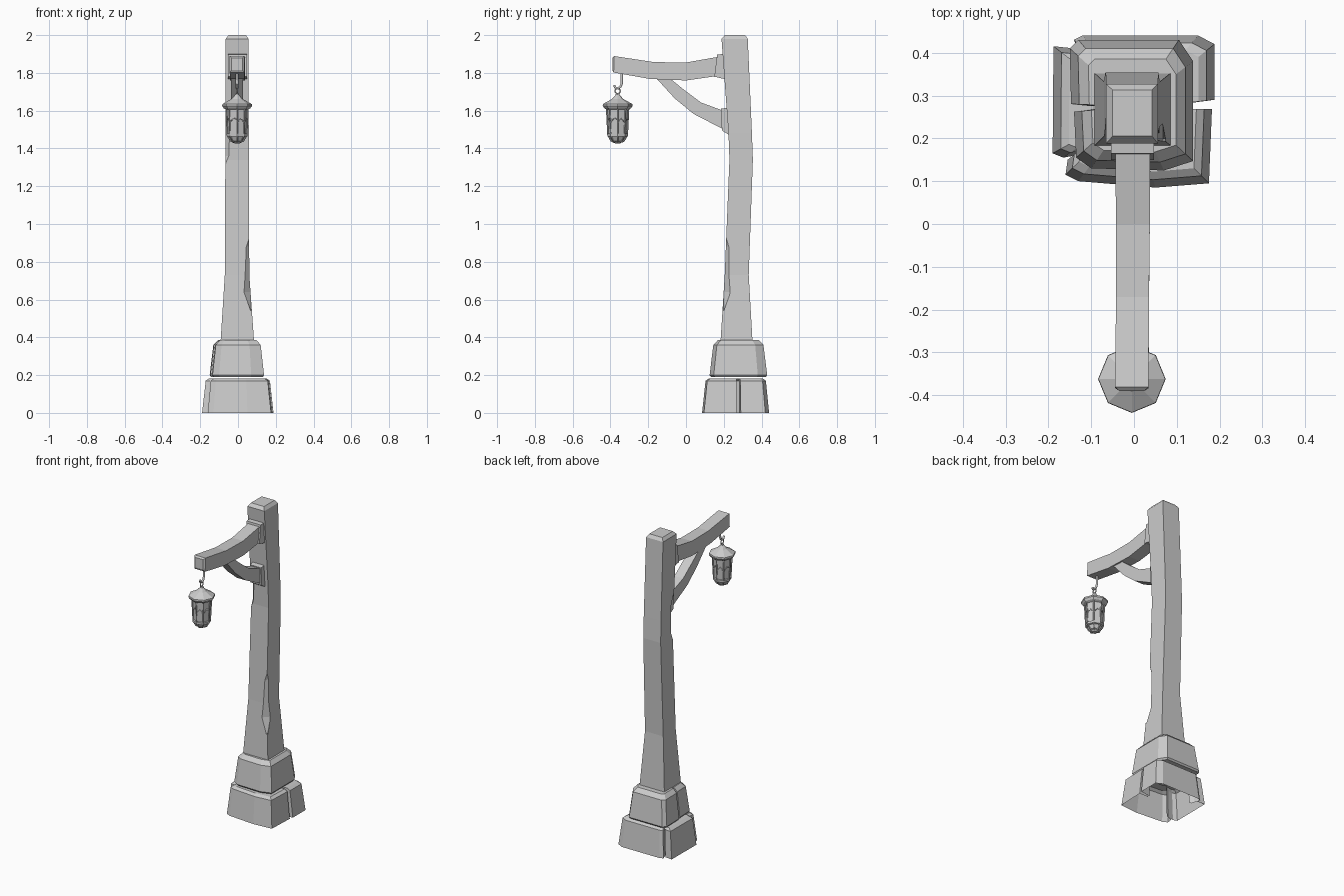
import bpy, bmesh, math
from mathutils import Vector


def loft(name, rings, closed=True, caps=True):
    """Skin a list of point rings; closed wraps each ring, caps fills both ends."""
    bm = bmesh.new()
    vs = [[bm.verts.new(p) for p in r] for r in rings]
    n = len(rings[0])
    for a, b in zip(vs, vs[1:]):
        for i in range(n if closed else n - 1):
            j = (i + 1) % n
            bm.faces.new((a[i], a[j], b[j], b[i]))
    if caps:
        bm.faces.new(vs[0][::-1])
        bm.faces.new(vs[-1])
    bmesh.ops.recalc_face_normals(bm, faces=bm.faces)
    me = bpy.data.meshes.new(name)
    bm.to_mesh(me)
    bm.free()
    ob = bpy.data.objects.new(name, me)
    bpy.context.collection.objects.link(ob)
    return ob


def rect_z(x0, x1, y0, y1, z):
    return [(x0, y0, z), (x1, y0, z), (x1, y1, z), (x0, y1, z)]


def beam(name, stations):
    """Beam from stations (x0, x1, lower (y, z), upper (y, z))."""
    return loft(name, [[(x0, *lo), (x1, *lo), (x1, *hi), (x0, *hi)]
                       for x0, x1, lo, hi in stations])


def stone(name, path, levels, c=(0, 0.27)):
    """Hollow stone shell: plan outline shrunk toward the centre at each level."""
    rings = [[(c[0] + (x - c[0]) * s, c[1] + (y - c[1]) * s, z) for x, y in path]
             for z, s in levels]
    return loft(name, rings, closed=False, caps=False)


def tube(name, pts, r, cyclic=False, sides=1):
    cu = bpy.data.curves.new(name, 'CURVE')
    cu.dimensions = '3D'
    cu.bevel_depth = r
    cu.bevel_resolution = sides
    cu.use_fill_caps = True
    sp = cu.splines.new('POLY')
    sp.points.add(len(pts) - 1)
    for p, q in zip(sp.points, pts):
        p.co = (*q, 1)
    sp.use_cyclic_u = cyclic
    ob = bpy.data.objects.new(name, cu)
    bpy.context.collection.objects.link(ob)
    return ob


# Bent wooden post
post = loft("post", [rect_z(*s) for s in (
    (-0.092, 0.085, 0.183, 0.352, 0.2),
    (-0.092, 0.085, 0.183, 0.352, 0.38),
    (-0.07, 0.06, 0.205, 0.332, 0.73),
    (-0.067, 0.057, 0.23, 0.354, 1.34),
    (-0.066, 0.057, 0.225, 0.349, 1.48),
    (-0.065, 0.056, 0.188, 0.327, 1.98),
    (-0.05, 0.042, 0.205, 0.313, 2.0))])

# Chipped post edges
for i, (x, y, z, h) in enumerate(((-0.075, 0.219, 1.45, 0.18), (0.068, 0.199, 0.76, 0.24))):
    bpy.ops.mesh.primitive_uv_sphere_add(segments=4, ring_count=2, location=(x, y, z))
    cut = bpy.context.object
    cut.name = f"chip_cutter_{i}"
    cut.scale = (0.042, 0.042, h)
    cut.hide_render = True
    cut.hide_set(True)
    m = post.modifiers.new("chip", 'BOOLEAN')
    m.operation = 'DIFFERENCE'
    m.object = cut

# Stone footing, lower course
low = ((0, 1), (0.17, 0.9), (0.183, 0.8), (0.183, 0.5))
stone("footing_back_right", [(-0.12, 0.37), (-0.14, 0.43), (-0.12, 0.44), (0.15, 0.44),
                             (0.188, 0.42), (0.188, 0.29), (0.12, 0.281)], low)
stone("footing_front", [(0.12, 0.268), (0.182, 0.268), (0.175, 0.095), (0.05, 0.085),
                        (-0.13, 0.1), (-0.16, 0.115), (-0.155, 0.15), (-0.11, 0.17)], low)
stone("footing_left", [(-0.11, 0.165), (-0.165, 0.155), (-0.19, 0.165),
                       (-0.188, 0.415), (-0.14, 0.41), (-0.11, 0.37)], low)

# Stone footing, upper course with one joint on the left
stone("footing_upper", [(-0.1, 0.268), (-0.14, 0.262), (-0.135, 0.155), (-0.1, 0.13),
                        (0.07, 0.125), (0.138, 0.147), (0.138, 0.38), (0.105, 0.43),
                        (-0.13, 0.43), (-0.15, 0.41), (-0.147, 0.28), (-0.1, 0.275)],
      ((0.19, 0.6), (0.19, 0.95), (0.2, 1), (0.36, 0.87), (0.385, 0.71), (0.385, 0.45)), (0, 0.275))

# Arm, collar and brace
beam("arm", [
    (-0.034, 0.024, (-0.39, 1.815), (-0.39, 1.88)),
    (-0.044, 0.034, (-0.383, 1.802), (-0.38, 1.889)),
    (-0.042, 0.035, (-0.19, 1.768), (-0.17, 1.857)),
    (-0.042, 0.037, (0.0, 1.76), (0.0, 1.855)),
    (-0.044, 0.038, (0.21, 1.79), (0.21, 1.892))])
beam("arm_collar", [
    (-0.054, 0.047, (0.15, 1.78), (0.165, 1.897)),
    (-0.054, 0.047, (0.215, 1.765), (0.215, 1.902))])
beam("brace", [
    (-0.038, 0.026, (-0.165, 1.78), (-0.09, 1.775)),
    (-0.036, 0.026, (-0.06, 1.665), (-0.01, 1.71)),
    (-0.036, 0.026, (0.04, 1.583), (0.08, 1.643)),
    (-0.036, 0.026, (0.21, 1.495), (0.21, 1.595))])
beam("brace_foot", [
    (-0.045, 0.035, (0.19, 1.495), (0.185, 1.61)),
    (-0.045, 0.035, (0.23, 1.47), (0.215, 1.615))])

# Lantern
CX, CY = -0.005, -0.362


def at(r, k, z):
    a = math.tau * k / 8
    return (CX + r * math.cos(a), CY + r * math.sin(a), z)


def lathe(name, profile):
    return loft(name, [[at(r, k, z) for k in range(8)] for r, z in profile])


lathe("lantern_roof", [(0.055, 1.605), (0.07, 1.612), (0.079, 1.625), (0.078, 1.635),
                       (0.03, 1.662), (0.012, 1.682), (0.008, 1.692)])
lathe("lantern_glass", [(0.054, 1.615), (0.047, 1.47), (0.03, 1.44), (0.015, 1.433)])
lathe("lantern_rim", [(0.048, 1.462), (0.054, 1.464), (0.055, 1.478), (0.049, 1.48)])
lathe("lantern_finial", [(0.022, 1.442), (0.026, 1.436), (0.014, 1.427)])
for k in range(8):
    tube("lantern_bar", [at(0.058, k, 1.612), at(0.051, k, 1.47), at(0.034, k, 1.44),
                         at(0.018, k, 1.433)], 0.004, sides=0)
    # crooked leading across each pane
    tube("lantern_leading", [at(0.056, k, 1.535), at(0.05, k + 0.5, 1.56),
                             at(0.056, k + 1, 1.535 + 0.02 * (k % 2))], 0.0025, sides=0)

# Hanging ring and hook
tube("lantern_ring", [(CX, CY + 0.014 * math.cos(t * math.tau / 10),
                       1.704 + 0.014 * math.sin(t * math.tau / 10)) for t in range(10)],
     0.004, True)
tube("hook", [(CX, -0.34, 1.82), (CX, -0.34, 1.745), (CX, -0.346, 1.728), (CX, -0.36, 1.718),
              (CX, -0.374, 1.722), (CX, -0.381, 1.735)], 0.007)
